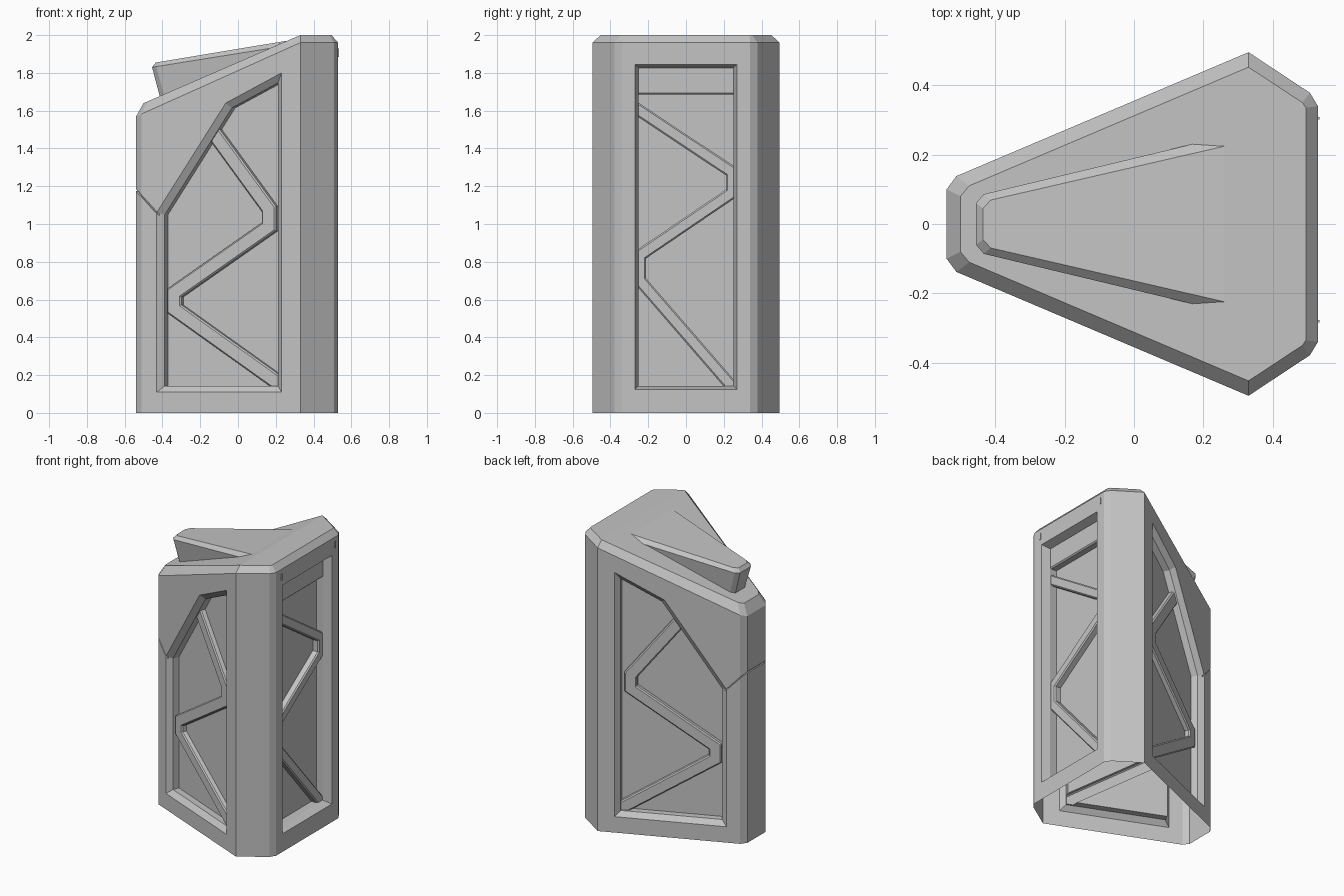
import bpy, bmesh
from mathutils import Vector

if "Cube" in bpy.data.objects:
    bpy.data.objects.remove(bpy.data.objects["Cube"])

grey = bpy.data.materials.new("plain grey")
grey.use_nodes = True
grey.diffuse_color = (0.55, 0.55, 0.55, 1)
grey.node_tree.nodes["Principled BSDF"].inputs["Base Color"].default_value = (0.55, 0.55, 0.55, 1)


def loft(name, rings, bottom=True, tops=None, closed=True):
    """Skin matching rings of points and cap the ends."""
    bm = bmesh.new()
    rows = [[bm.verts.new(p) for p in ring] for ring in rings]
    n = len(rows[0])
    for low, high in zip(rows, rows[1:]):
        for i in range(n if closed else n - 1):
            j = (i + 1) % n
            bm.faces.new((low[i], low[j], high[j], high[i]))
    for cap in tops or [range(n)]:
        bm.faces.new([rows[-1][i] for i in cap])
    if bottom:
        bm.faces.new(rows[0][::-1])
    bmesh.ops.recalc_face_normals(bm, faces=bm.faces)
    mesh = bpy.data.meshes.new(name)
    bm.to_mesh(mesh)
    bm.free()
    mesh.materials.append(grey)
    obj = bpy.data.objects.new(name, mesh)
    bpy.context.collection.objects.link(obj)
    return obj


def offset(pts, d, closed=True):
    """Move a 2D line to its left by d with mitred corners."""
    n, out = len(pts), []
    for i, p in enumerate(pts):
        a, b = p - pts[i - 1], pts[(i + 1) % n] - p
        if not closed and i == 0:
            a = b
        if not closed and i == n - 1:
            b = a
        na = Vector((-a.y, a.x)).normalized()
        nb = Vector((-b.y, b.x)).normalized()
        out.append(p + (na + nb) * (d / (1 + na.dot(nb))))
    return out


def mirrored(half):
    return half + [(x, -y) for x, y in reversed(half)]


def vectors(*pts):
    return [Vector(p) for p in pts]


# Main body: tapered plan, sloping roof with a bevelled rim
plan = mirrored([(0.53, 0.34), (0.507, 0.378), (0.33, 0.495), (-0.512, 0.138), (-0.54, 0.1)])
roof = mirrored([(0.495, 0.335), (0.485, 0.35), (0.33, 0.452), (-0.475, 0.11), (-0.5, 0.08)])


def roof_z(x):
    return 2 + 0.434 * min(0, x - 0.33)


body = loft("body", [
    [(x, y, 0) for x, y in plan],
    [(x, y, 1.96 + 0.449 * min(0, x - 0.33)) for x, y in plan],
    [(x, y, roof_z(x)) for x, y in roof]],
    tops=[(7, 8, 9, 0, 1, 2), range(2, 8)])


# Face frames: turn (along, height, depth) into space
def end_face(u, z, d):
    return Vector((0.53 - d, u, z))


def front_face(u, z, d):
    return Vector((0.92 * u + 0.391 * d, -0.355 - 0.391 * u + 0.92 * d, z))


def back_face(u, z, d):
    p = front_face(u, z, d)
    return Vector((p.x, -p.y, p.z))


def lay(place, pts, d):
    return [place(p.x, p.y, d) for p in pts]


def combine(tool, operation):
    """Cut a helper from the body, or weld it on."""
    tool.hide_render = True
    mod = body.modifiers.new(tool.name, "BOOLEAN")
    mod.operation = operation
    mod.solver = "EXACT"
    mod.object = tool
    bpy.context.view_layer.objects.active = body
    bpy.ops.object.modifier_apply(modifier=mod.name)
    bpy.data.objects.remove(tool)


def recess(name, place, outline, inset, lip, depth):
    combine(loft(name, [lay(place, offset(outline, -inset), -lip),
                        lay(place, offset(outline, inset), lip),
                        lay(place, offset(outline, inset), depth)]), "DIFFERENCE")


def raised(name, place, shape, floor, height):
    """Low bevelled block welded onto a recess floor."""
    combine(loft(name, [lay(place, shape, floor + 0.003),
                        lay(place, shape, floor - height + 0.008),
                        lay(place, offset(shape, 0.008), floor - height)]), "UNION")


def brace(name, place, path, half, floor, height):
    shape = offset(path, -half, False) + offset(path, half, False)[::-1]
    raised(name, place, shape, floor, height)


def seen(points, d):
    """Points on a slanted side given by x and height at depth d."""
    return [Vector(((x - 0.391 * d) / 0.92, z)) for x, z in points]


# Slanted sides: clipped window and zigzag brace
window = seen([(-0.43, 0.11), (0.23, 0.11), (0.23, 1.8), (-0.065, 1.64), (-0.43, 1.06)], 0)
zigzag = seen([(-0.18, 1.547), (0.16, 1.08), (0.16, 0.985), (-0.34, 0.635),
               (-0.34, 0.55), (0.27, 0.115)], 0.04)
for side, place in (("front", front_face), ("back", back_face)):
    recess(side + "_window", place, window, 0.033, 0.03, 0.075)
    brace(side + "_brace", place, zigzag, 0.04, 0.075, 0.035)

# Wide end: tall deep window, zigzag brace and header
window = vectors((-0.27, 0.125), (0.27, 0.125), (0.27, 1.845), (-0.27, 1.845))
recess("end_window", end_face, window, 0.018, 0.055, 0.105)
zigzag = vectors((-0.3, 1.636), (0.243, 1.275), (0.243, 1.165),
                 (-0.243, 0.835), (-0.243, 0.7), (0.29, 0.085))
brace("end_brace", end_face, zigzag, 0.032, 0.105, 0.045)
header = vectors((-0.28, 1.685), (0.28, 1.685), (0.28, 1.855), (-0.28, 1.855))
raised("end_header", end_face, header, 0.105, 0.048)

# Shallow seam wrapping the narrow end between the windows
path = vectors((-0.415, -0.179), (-0.512, -0.138), (-0.54, -0.1),
               (-0.54, 0.1), (-0.512, 0.138), (-0.415, 0.179))
sections = []
for p, outer, inner in zip(path, offset(path, 0.012, False), offset(path, -0.01, False)):
    z = 1.18 - 1.09 * (p.x + 0.54)
    sections.append([(q.x, q.y, z + h) for q, h in
                     ((inner, -0.005), (outer, -0.005), (outer, 0.005), (inner, 0.005))])
combine(loft("seam", sections), "DIFFERENCE")

# Open underside
bm = bmesh.new()
bm.from_mesh(body.data)
under = [f for f in bm.faces if f.calc_center_median().z < 0.001]
bmesh.ops.delete(bm, geom=under, context="FACES")
bm.to_mesh(body.data)
bm.free()

# Wedge fin rising from the roof
foot = mirrored([(0.168, 0.222), (-0.39, 0.075), (-0.412, 0.05)])
rim = mirrored([(0.168, 0.23), (-0.433, 0.086), (-0.455, 0.06)])
crown = mirrored([(0.26, 0.224), (-0.413, 0.069), (-0.435, 0.045)])
loft("roof_fin", [
    [(x, y, roof_z(x) - 0.01) for x, y in foot],
    [(x, y, 1.83 + 0.16 * (x + 0.455)) for x, y in rim],
    [(x, y, 1.855 + 0.166 * (x + 0.435)) for x, y in crown]],
    bottom=False, closed=False)

# Tiny tabs near the top of the wide end
for name, y in (("right_tab", -0.28), ("left_tab", 0.305)):
    tab = vectors((y - 0.004, 1.885), (y + 0.004, 1.885), (y + 0.004, 1.93), (y - 0.004, 1.93))
    loft(name, [lay(end_face, tab, 0.002), lay(end_face, tab, -0.005)])
